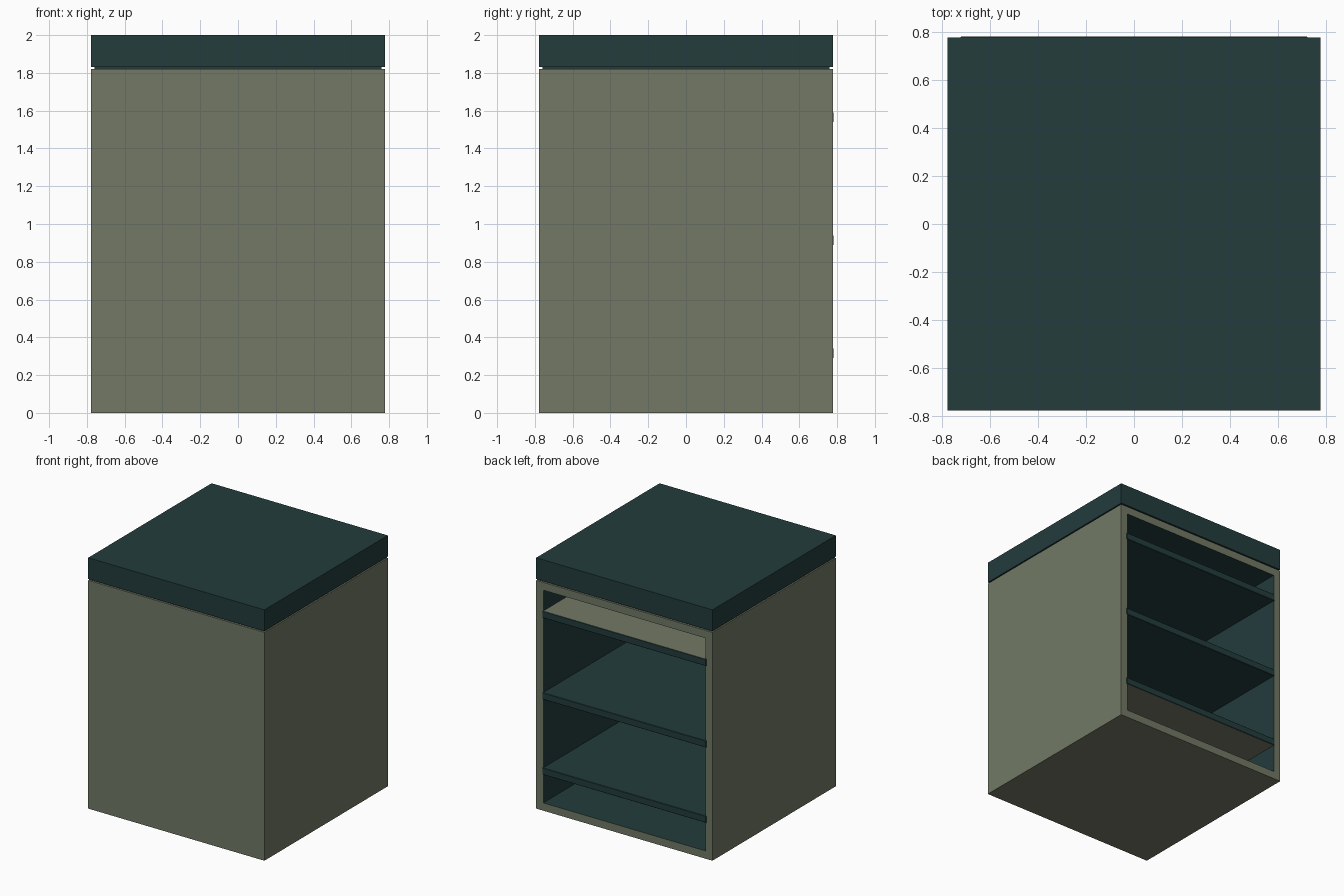
import bpy, bmesh
from mathutils import Matrix, Vector

if "Cube" in bpy.data.objects:
    bpy.data.objects.remove(bpy.data.objects["Cube"])


def material(name, rgb):
    m = bpy.data.materials.new(name)
    m.diffuse_color = (*rgb, 1.0)
    m.use_nodes = True
    m.node_tree.nodes["Principled BSDF"].inputs["Base Color"].default_value = m.diffuse_color
    return m


OLIVE = material("olive_grey", (0.168, 0.191, 0.132))
TEAL = material("dark_teal", (0.0168, 0.0452, 0.0462))

HALF = 0.777      # half width of the cabinet
WALL = 0.062      # wall thickness
INNER = HALF - WALL
BODY_TOP = 1.82


def box_mesh(lo, hi):
    bm = bmesh.new()
    lo, hi = Vector(lo), Vector(hi)
    bmesh.ops.create_cube(bm, size=1.0, matrix=Matrix.Translation((lo + hi) / 2)
                          @ Matrix.Diagonal((*(hi - lo), 1.0)))
    bm.normal_update()
    return bm


def finish(bm, name, *mats):
    bm.normal_update()
    me = bpy.data.meshes.new(name)
    bm.to_mesh(me)
    bm.free()
    for m in mats:
        me.materials.append(m)
    ob = bpy.data.objects.new(name, me)
    bpy.context.collection.objects.link(ob)
    return ob


# Cabinet body: olive shell, open at the back (+y), with a teal interior
bm = box_mesh((-HALF, -HALF, 0), (HALF, HALF, BODY_TOP))
back = max(bm.faces, key=lambda f: f.normal.y)
bmesh.ops.inset_region(bm, faces=[back], thickness=WALL, use_even_offset=True)
ext = bmesh.ops.extrude_face_region(bm, geom=[back])
moved = [g for g in ext["geom"] if isinstance(g, bmesh.types.BMVert)]
bmesh.ops.translate(bm, verts=moved, vec=(0, -(HALF + INNER), 0))
if back.is_valid:
    bmesh.ops.delete(bm, geom=[back], context="FACES_ONLY")
for f in bm.faces:
    c = f.calc_center_median()
    inside = (abs(c.x) < INNER + 0.001 and abs(c.y) < INNER + 0.001
              and WALL - 0.001 < c.z < BODY_TOP - WALL + 0.001)
    f.material_index = 1 if inside else 0
finish(bm, "cabinet_body", OLIVE, TEAL)

# Recessed shadow strip and the thick top slab
finish(box_mesh((-0.76, -0.76, BODY_TOP - 0.01), (0.76, 0.76, 1.835)), "top_spacer", TEAL)
finish(box_mesh((-HALF, -HALF, 1.83), (HALF, HALF, 2.0)), "top_slab", TEAL)


# Shelves: softened outer edge; outermost faces of the end shelves are olive
def shelf(name, z, olive_dir):
    bm = box_mesh((-INNER - 0.008, -INNER - 0.01, z - 0.027),
                  (INNER + 0.008, HALF + 0.004, z + 0.027))
    lip = [e for e in bm.edges if all(v.co.y > 0 for v in e.verts)]
    bmesh.ops.bevel(bm, geom=lip, offset=0.003, segments=1, affect="EDGES")
    bm.normal_update()
    for f in bm.faces:
        f.material_index = 1 if f.normal.z * olive_dir > 0.9 else 0
    finish(bm, name, TEAL, OLIVE)


for name, z, olive_dir in (("lower_shelf", 0.315, -1),
                           ("middle_shelf", 0.915, 0),
                           ("upper_shelf", 1.565, 1)):
    shelf(name, z, olive_dir)
